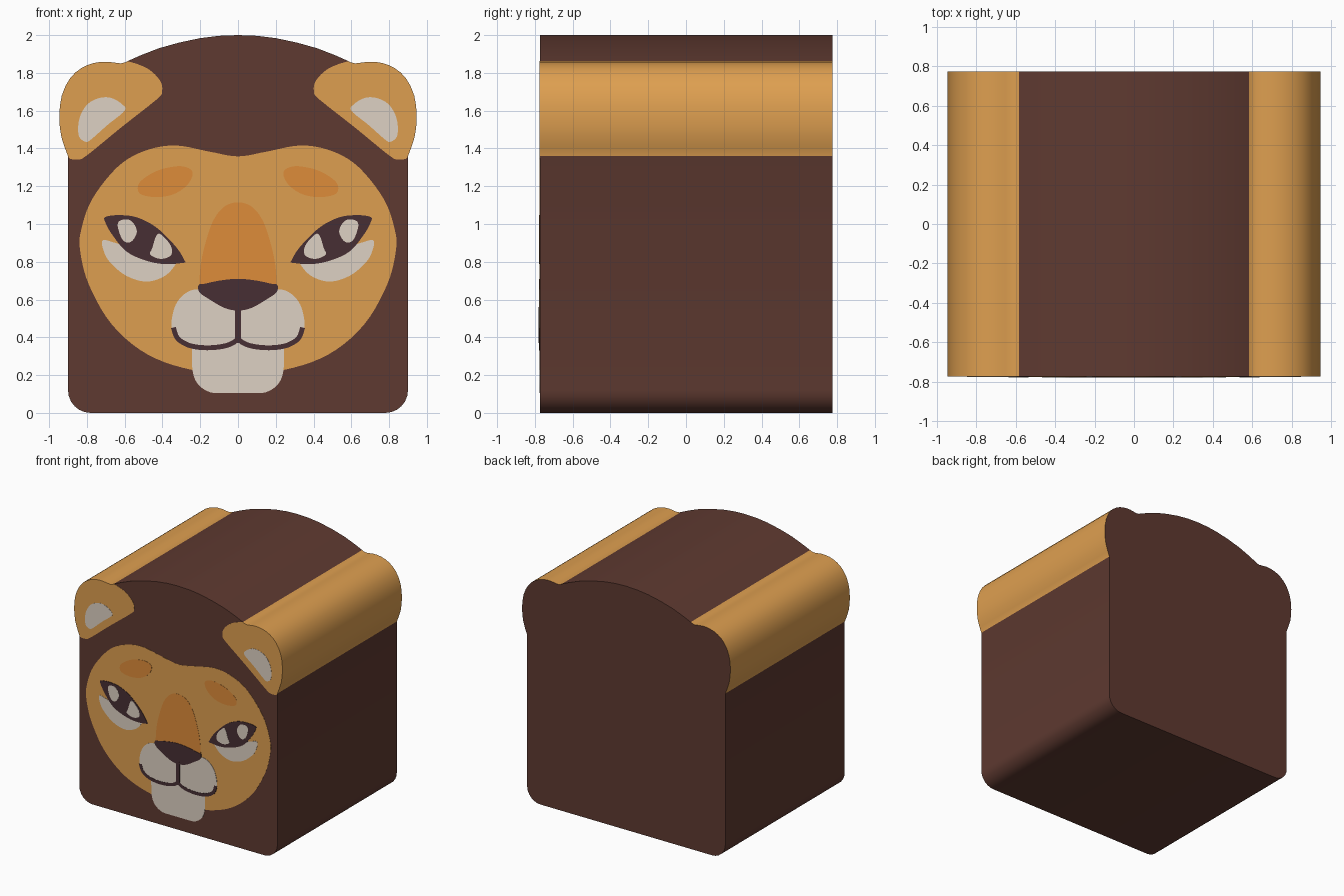
import bpy, bmesh, math

if "Cube" in bpy.data.objects:
    bpy.data.objects.remove(bpy.data.objects["Cube"])

FRONT, BACK = -0.773, 0.775


def material(name, *rgb):
    m = bpy.data.materials.new(name)
    m.diffuse_color = [((c / 255 + 0.055) / 1.055) ** 2.4 for c in rgb] + [1]
    m.use_nodes = True
    m.node_tree.nodes["Principled BSDF"].inputs["Base Color"].default_value = m.diffuse_color
    return m


BROWN = material("dark brown fur", 95, 58, 49)
TAN = material("tan fur", 222, 159, 80)
ORANGE = material("orange marking", 222, 140, 58)
CREAM = material("cream", 222, 209, 196)
DARK = material("near black plum", 71, 47, 51)


def spline(pts, closed=True, steps=5):
    """Catmull-Rom through the points; a third element marks a sharp corner."""
    p = []
    for q in pts:
        p += [q[:2]] * (2 if len(q) > 2 else 1)
    n, out = len(p), []
    for i in range(n if closed else n - 1):
        a, b, c, d = [p[(i + k) % n] if closed else p[min(max(i + k, 0), n - 1)]
                      for k in (-1, 0, 1, 2)]
        if b == c:
            continue
        for s in range(steps):
            t = s / steps
            out.append(tuple(0.5 * (2 * b[j] + (c[j] - a[j]) * t
                                    + (2 * a[j] - 5 * b[j] + 4 * c[j] - d[j]) * t * t
                                    + (3 * b[j] - a[j] - 3 * c[j] + d[j]) * t ** 3)
                             for j in (0, 1)))
    if not closed:
        out.append(p[-1])
    return out


def flip(pts):
    return [(-q[0],) + tuple(q[1:]) for q in pts]


def whole(half):
    """Complete a right-hand half outline across x = 0."""
    return half + flip([q for q in reversed(half) if abs(q[0]) > 1e-6])


def prism(name, outlines, y0, y1, mats):
    """Extrude x-z outlines between two y values."""
    bm = bmesh.new()
    for o in outlines:
        a = [bm.verts.new((x, y0, z)) for x, z in o]
        b = [bm.verts.new((x, y1, z)) for x, z in o]
        bm.faces.new(a)
        bm.faces.new(b[::-1])
        for i in range(len(a)):
            j = (i + 1) % len(a)
            bm.faces.new((a[j], a[i], b[i], b[j]))
    bmesh.ops.recalc_face_normals(bm, faces=bm.faces)
    me = bpy.data.meshes.new(name)
    bm.to_mesh(me)
    bm.free()
    for m in mats:
        me.materials.append(m)
    ob = bpy.data.objects.new(name, me)
    bpy.context.collection.objects.link(ob)
    return ob


def plate(name, outlines, layer, mat):
    return prism(name, outlines, FRONT - 0.0015 * layer, FRONT + 0.001, [mat])


def pair(name, pts, layer, mat):
    o = spline(pts)
    return plate(name, [o, flip(o)], layer, mat)


def ribbon(path, w):
    """Constant-width stroke outline around an open path."""
    left, right = [], []
    for i, (x, z) in enumerate(path):
        a, b = path[max(i - 1, 0)], path[min(i + 1, len(path) - 1)]
        dx, dz = b[0] - a[0], b[1] - a[1]
        k = w / 2 / math.hypot(dx, dz)
        left.append((x - dz * k, z + dx * k))
        right.append((x + dz * k, z - dx * k))
    return left + right[::-1]


# Head block: silhouette with ears, extruded; ear flanks are tan
ear_edge = spline([(0.9, 1.36), (0.935, 1.46), (0.946, 1.57), (0.933, 1.68), (0.89, 1.77),
                   (0.83, 1.825), (0.76, 1.853), (0.69, 1.859), (0.62, 1.85), (0.585, 1.862)],
                  closed=False, steps=2)
corner = [(0.78 + 0.12 * math.sin(math.radians(a)), 0.12 - 0.12 * math.cos(math.radians(a)))
          for a in range(0, 91, 15)]
crown = spline([(0.585, 1.862), (0.42, 1.93), (0.2, 1.984), (0, 2), (-0.2, 1.984)],
               closed=False, steps=2)[1:7]
head = prism("head_block", [whole(corner + ear_edge + crown)], FRONT, BACK, [BROWN, TAN])
for f in head.data.polygons:
    x, _, z = f.center
    if abs(f.normal.y) < 0.5 and z > 1.36 and abs(x) > 0.583:
        f.material_index = 1
bpy.context.view_layer.objects.active = head
head.select_set(True)
bpy.ops.object.shade_smooth_by_angle(angle=math.radians(35))

# Ears
ear_inner = spline([(0.585, 1.862), (0.52, 1.842), (0.46, 1.81), (0.41, 1.755), (0.402, 1.70),
                    (0.43, 1.66), (0.62, 1.51), (0.80, 1.363), (0.845, 1.342), (0.888, 1.345),
                    (0.9, 1.36)], closed=False, steps=3)
ear = ear_edge + ear_inner[1:-1]
plate("ear_fronts", [ear, flip(ear)], 1, TAN)
pair("ear_insides", [(0.60, 1.60), (0.615, 1.635), (0.67, 1.667), (0.73, 1.668), (0.79, 1.64),
                     (0.83, 1.585), (0.846, 1.52), (0.84, 1.46), (0.805, 1.435),
                     (0.775, 1.45), (0.69, 1.525)], 2, CREAM)

# Face mask
plate("face_mask", [spline(whole([(0, 1.358), (0.15, 1.383), (0.335, 1.416), (0.5, 1.385),
                                  (0.64, 1.30), (0.773, 1.13), (0.83, 0.97), (0.836, 0.86),
                                  (0.79, 0.68), (0.667, 0.467), (0.48, 0.31), (0.245, 0.228),
                                  (0, 0.21)]))], 1, TAN)
# Brow spots and nose bridge
pair("brow_spots", [(0.24, 1.263), (0.26, 1.295), (0.32, 1.306), (0.42, 1.285), (0.50, 1.24),
                    (0.53, 1.20), (0.515, 1.158), (0.43, 1.142), (0.34, 1.158),
                    (0.27, 1.205)], 2, ORANGE)
plate("nose_bridge", [spline(whole([(0, 1.115), (0.075, 1.09), (0.135, 1.01), (0.18, 0.87),
                                    (0.2, 0.76), (0.205, 0.66, 1)]))], 2, ORANGE)

# Eyes: pale lower patch, dark almond, two pale glints each
pair("under_eye_patches", [(0.62, 0.89, 1), (0.66, 0.903), (0.715, 0.915), (0.715, 0.87),
                           (0.68, 0.80), (0.59, 0.725), (0.48, 0.695), (0.38, 0.73),
                           (0.32, 0.80, 1)], 2, CREAM)
pair("eyes", [(0.277, 0.796, 1), (0.325, 0.875), (0.43, 0.98), (0.535, 1.035), (0.63, 1.047),
              (0.70, 1.038), (0.705, 1.015), (0.667, 0.945), (0.59, 0.854), (0.48, 0.804),
              (0.377, 0.787)], 3, DARK)
pair("inner_glints", [(0.425, 0.948), (0.38, 0.918), (0.352, 0.875), (0.356, 0.833),
                      (0.41, 0.815), (0.465, 0.838), (0.455, 0.87)], 4, CREAM)
pair("outer_glints", [(0.637, 0.99), (0.62, 1.02), (0.567, 1.018), (0.535, 0.96),
                      (0.567, 0.905), (0.61, 0.915)], 4, CREAM)

# Muzzle and chin
plate("chin", [spline(whole([(0, 0.42), (0.2, 0.4), (0.245, 0.35, 1), (0.24, 0.22),
                             (0.21, 0.15), (0.15, 0.11), (0.08, 0.105), (0, 0.105)]))], 2, CREAM)
plate("muzzle", [spline(whole([(0, 0.62), (0.15, 0.65), (0.25, 0.648), (0.32, 0.59),
                               (0.35, 0.50), (0.345, 0.43), (0.30, 0.375), (0.2, 0.342),
                               (0.1, 0.348), (0, 0.385)]))], 3, CREAM)

# Nose and mouth line
plate("nose", [spline(whole([(0, 0.71), (0.10, 0.70), (0.18, 0.683), (0.208, 0.678),
                             (0.205, 0.64), (0.15, 0.60), (0.07, 0.555), (0, 0.542)]))], 4, DARK)
smile = ribbon(spline([(0, 0.39), (0.04, 0.364), (0.1, 0.349), (0.18, 0.345), (0.26, 0.358),
                       (0.32, 0.395), (0.342, 0.452)], closed=False), 0.026)
plate("mouth_curves", [smile, flip(smile)], 4, DARK)
plate("mouth_stem", [[(-0.016, 0.37), (0.016, 0.37), (0.016, 0.56), (-0.016, 0.56)]], 5, DARK)
